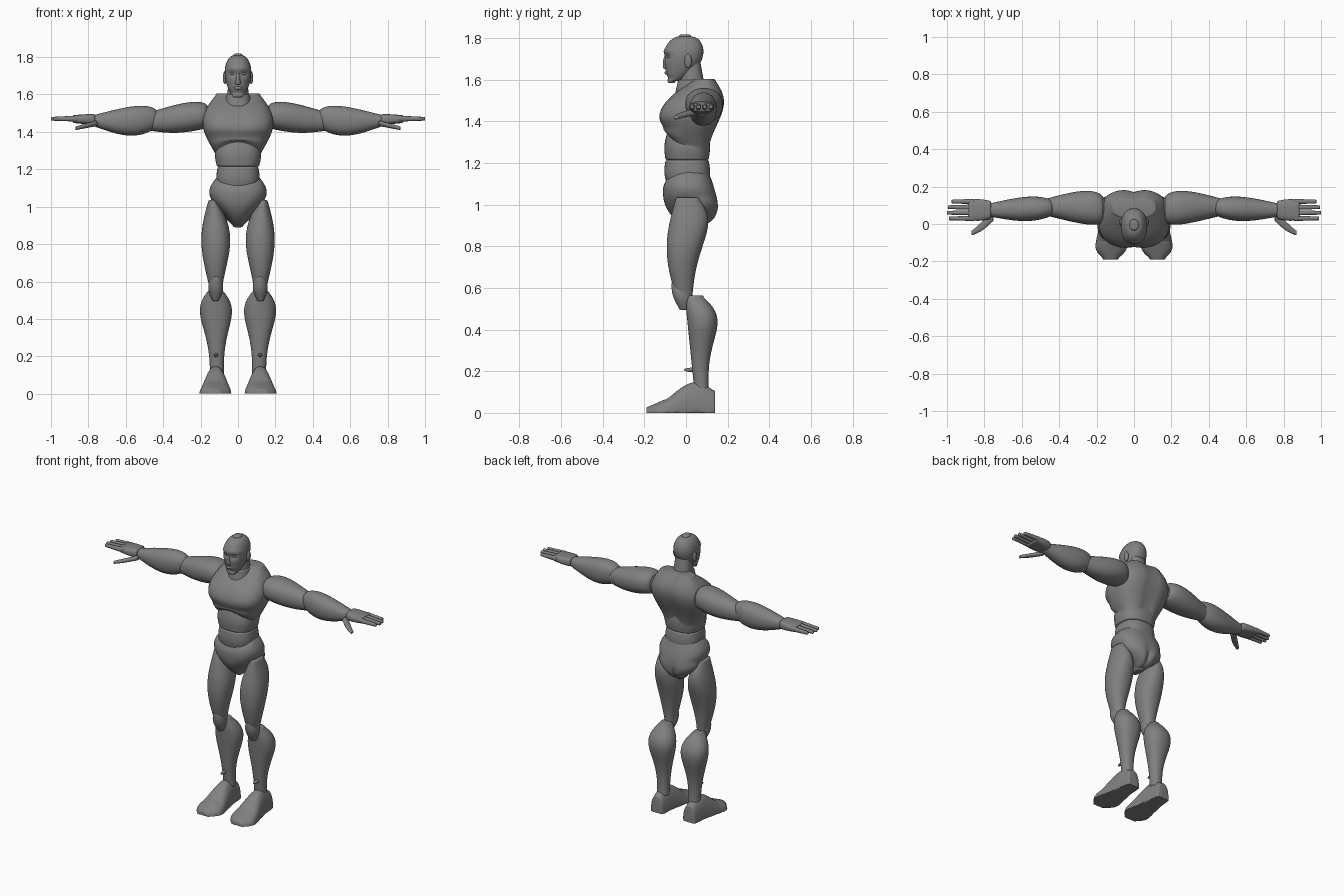
import bpy, bmesh
from math import sin, cos, pi, exp, log, radians, copysign
from mathutils import Vector

cube = bpy.data.objects.get("Cube")
if cube:
    bpy.data.objects.remove(cube)

GREY = (0.22, 0.22, 0.22, 1)
grey = bpy.data.materials.new("plain grey")
grey.use_nodes = True
grey.diffuse_color = GREY
grey.node_tree.nodes["Principled BSDF"].inputs["Base Color"].default_value = GREY

SEGMENTS, RINGS = 40, 28


def edge(start, end, bulge=0, peak=0.5, fullness=1):
    """Outline that runs from start to end and swells most at the peak."""
    skew = log(0.5) / log(peak)

    def outline(u):
        swell = max(0, sin(pi * u ** skew)) ** fullness
        return start + (end - start) * u + bulge * swell
    return outline


def rounded_cap(section, direction):
    """Shrinking sections which round off an open end."""
    t, a_low, a_high, b_low, b_high = section
    depth = min(0.01, (a_high - a_low) / 4, (b_high - b_low) / 4)
    caps = []
    for angle in (radians(30), radians(60), radians(90)):
        inset = depth * (1 - cos(angle))
        caps.append((t + direction * depth * sin(angle), a_low + inset, a_high - inset,
                     b_low + inset, b_high - inset))
    return caps


def finish(name, bm, side):
    """Put the part on its side of the body and shade it smooth."""
    for v in bm.verts:
        v.co.x *= side
    bmesh.ops.recalc_face_normals(bm, faces=bm.faces)
    mesh = bpy.data.meshes.new(name)
    bm.to_mesh(mesh)
    bm.free()
    mesh.materials.append(grey)
    for polygon in mesh.polygons:
        polygon.use_smooth = True
    mesh.set_sharp_from_angle(angle=radians(45))
    bpy.context.collection.objects.link(bpy.data.objects.new(name, mesh))


def loft(name, axis, span, a_low, a_high, b_low, b_high, side=1, power=2.2, warp=None):
    """Skin superellipse sections bounded by four outlines along an axis."""
    sections = []
    for i in range(RINGS + 1):
        u = (1 - cos(pi * i / RINGS)) / 2
        t = span[0] + (span[1] - span[0]) * u
        sections.append((t, a_low(u), a_high(u), b_low(u), b_high(u)))
    sections = rounded_cap(sections[0], -1)[::-1] + sections + rounded_cap(sections[-1], 1)
    bm, loops = bmesh.new(), []
    for t, a, aa, b, bb in sections:
        loop = []
        for i in range(SEGMENTS):
            angle = 2 * pi * i / SEGMENTS
            c, s = (copysign(abs(f) ** (2 / power), f) for f in (cos(angle), sin(angle)))
            p, q = (a + aa + (aa - a) * c) / 2, (b + bb + (bb - b) * s) / 2
            co = Vector({"x": (t, p, q), "y": (p, t, q), "z": (p, q, t)}[axis])
            if warp:
                warp(co)
            loop.append(bm.verts.new(co))
        loops.append(loop)
    for low, high in zip(loops, loops[1:]):
        for i in range(SEGMENTS):
            bm.faces.new((low[i - 1], low[i], high[i], high[i - 1]))
    bm.faces.new(loops[0])
    bm.faces.new(loops[-1])
    finish(name, bm, side)


def centred(name, span, half, front, back, **options):
    """Upright loft, symmetric about the middle of the body."""
    loft(name, "z", span, lambda u: -half(u), half, front, back, **options)


def ball(name, centre, size, side=1):
    bm = bmesh.new()
    bmesh.ops.create_uvsphere(bm, u_segments=24, v_segments=16, radius=1)
    bmesh.ops.scale(bm, vec=size, verts=bm.verts)
    bmesh.ops.translate(bm, vec=centre, verts=bm.verts)
    finish(name, bm, side)


def bump(value, centre, width):
    return exp(-((value - centre) / width) ** 2)


# Shaping rules
def shape_chest(co):
    if co.y < -0.02:  # breastbone groove and fold below the pectorals
        co.y += 0.01 * bump(co.x, 0, 0.02) * bump(co.z, 1.45, 0.05)
        co.y += 0.014 * bump(co.z, 1.37, 0.03)
    if co.y > 0.08:  # spine groove
        co.y -= 0.014 * bump(co.x, 0, 0.03)
    if co.z < 1.37 and co.y < 0.03:  # arched rib line
        front = min(1, (0.03 - co.y) / 0.09)
        co.z += (1.37 - co.z) * 0.75 * front * max(0, 1 - (co.x / 0.14) ** 2)


def shape_pelvis(co):
    if co.z > 1.08 and co.y < 0:  # dipped front waistline
        dip = max(0, 1 - (co.x / 0.13) ** 2) * min(1, -co.y / 0.06)
        co.z -= (co.z - 1.08) * 0.6 * dip
    if co.y > 0.03 and co.z < 1.04:  # fuller buttocks
        co.x *= 1 + 0.35 * min(1, (co.y - 0.03) / 0.05) * min(1, (1.04 - co.z) / 0.06)
    if co.y > 0.08:
        co.y -= 0.02 * bump(co.x, 0, 0.015) * bump(co.z, 0.96, 0.07)


def shape_head(co):
    if co.y < -0.04:  # eye sockets, brow and chin fold
        co.y += 0.016 * bump(abs(co.x), 0.03, 0.02) * bump(co.z, 1.71, 0.014)
        co.y -= 0.006 * bump(co.z, 1.74, 0.012)
        co.y += 0.006 * bump(co.z, 1.61, 0.008)


def shape_foot(co):  # flat sole and narrower instep
    co.z = max(0, co.z)
    co.x = 0.12 + (co.x - 0.12) * (1 - 2.2 * co.z)


# Torso
centred("chest", (1.275, 1.595), half=edge(0.12, 0.12, bulge=0.07, peak=0.55),
        front=edge(-0.09, 0.03, bulge=-0.1, peak=0.55),
        back=edge(0.115, 0.145, bulge=0.05, peak=0.65), power=2.7, warp=shape_chest)
centred("upper_abdomen", (1.225, 1.36), half=edge(0.115, 0.1, bulge=0.015),
        front=edge(-0.1, -0.085, bulge=-0.01), back=edge(0.11, 0.1, bulge=0.01), power=2.5)
centred("lower_abdomen", (1.08, 1.205), half=edge(0.1, 0.11, bulge=0.01),
        front=edge(-0.085, -0.1, bulge=-0.01), back=edge(0.1, 0.11, bulge=0.01), power=2.5)
centred("pelvis", (0.9, 1.155), half=edge(0.025, 0.115, bulge=0.07, peak=0.6),
        front=edge(-0.01, -0.1, bulge=-0.055, peak=0.4),
        back=edge(0.08, 0.11, bulge=0.065, peak=0.3), power=2.4, warp=shape_pelvis)

# Neck and head
centred("neck_collar", (1.52, 1.59), half=edge(0.075, 0.065),
        front=edge(-0.055, -0.04), back=edge(0.1, 0.095))
centred("neck", (1.57, 1.68), half=edge(0.06, 0.05),
        front=edge(-0.035, -0.02), back=edge(0.09, 0.07))
centred("head", (1.594, 1.808), half=edge(0.03, 0.025, bulge=0.044, peak=0.6, fullness=0.5),
        front=edge(-0.088, -0.035, bulge=-0.05, peak=0.7, fullness=0.5),
        back=edge(-0.05, 0.025, bulge=0.09, fullness=0.5), warp=shape_head)
centred("nose", (1.66, 1.725), half=edge(0.014, 0.007),
        front=edge(-0.11, -0.1, bulge=-0.005), back=edge(-0.08, -0.08))
ball("lips", (0, -0.093, 1.634), (0.024, 0.01, 0.009))

for label, side in (("left", 1), ("right", -1)):
    def arm_part(part, span, front, back, bottom, top, **options):
        loft(f"{label}_{part}", "x", span, front, back, bottom, top, side, **options)

    def leg_part(part, span, inner, outer, front, back):
        loft(f"{label}_{part}", "z", span, inner, outer, front, back, side)

    def foot_part(part, span, inner, outer, top):
        loft(f"{label}_{part}", "y", span, inner, outer, edge(-0.04, -0.04), top, side,
             power=2.5, warp=shape_foot)

    ball(f"{label}_eye", (0.03, -0.079, 1.712), (0.013, 0.012, 0.009), side)
    ball(f"{label}_ear", (0.07, 0.01, 1.69), (0.011, 0.018, 0.034), side)

    # Arm
    arm_part("upper_arm", (0.165, 0.49),
             front=edge(0.02, 0.05, bulge=-0.03, peak=0.25),
             back=edge(0.14, 0.13, bulge=0.04, peak=0.3),
             bottom=edge(1.42, 1.41, bulge=-0.02),
             top=edge(1.54, 1.5, bulge=0.03, peak=0.3))
    arm_part("forearm", (0.435, 0.77),
             front=edge(0.05, 0.04, bulge=-0.03, peak=0.4),
             back=edge(0.12, 0.11, bulge=0.03, peak=0.35),
             bottom=edge(1.43, 1.43, bulge=-0.05, peak=0.4),
             top=edge(1.51, 1.49, bulge=0.035, peak=0.3))
    arm_part("hand", (0.775, 0.875),
             front=edge(0.025, 0.02, bulge=-0.005), back=edge(0.125, 0.13, bulge=0.005),
             bottom=edge(1.437, 1.447), top=edge(1.497, 1.49), power=3)
    arm_part("thumb", (0.76, 0.865),
             front=edge(0.01, -0.06, bulge=-0.01), back=edge(0.06, -0.035),
             bottom=edge(1.43, 1.41), top=edge(1.46, 1.43))
    tips = {"index": 0.985, "middle": 0.995, "ring": 0.99, "little": 0.97}
    for i, (finger, tip) in enumerate(tips.items()):
        y = 0.03 + 0.03 * i
        arm_part(finger + "_finger", (0.86, tip),
                 front=edge(y - 0.014, y - 0.01), back=edge(y + 0.014, y + 0.01),
                 bottom=edge(1.455, 1.46), top=edge(1.487, 1.48))

    # Leg
    leg_part("thigh", (0.55, 1.025),
             inner=edge(0.085, 0.105, bulge=-0.055, peak=0.6),
             outer=edge(0.15, 0.16, bulge=0.04, peak=0.55),
             front=edge(-0.045, -0.05, bulge=-0.045),
             back=edge(0.03, 0.065, bulge=0.05, peak=0.75))
    leg_part("knee", (0.505, 0.62),
             inner=edge(0.1, 0.09, bulge=-0.015), outer=edge(0.14, 0.145, bulge=0.015),
             front=edge(-0.035, -0.07, bulge=-0.01), back=edge(0.02, 0.01, bulge=0.01))
    leg_part("shin", (0.11, 0.555),
             inner=edge(0.075, 0.085, bulge=-0.05, peak=0.75),
             outer=edge(0.15, 0.155, bulge=0.05, peak=0.75),
             front=edge(0.04, -0.005), back=edge(0.11, 0.085, bulge=0.06, peak=0.75))
    ball(f"{label}_ankle_peg", (0.118, 0.025, 0.207), (0.011, 0.035, 0.01), side)
    foot_part("foot", (-0.095, 0.13), inner=edge(0.035, 0.07), outer=edge(0.205, 0.165),
              top=edge(0.065, 0.11, bulge=0.055, peak=0.55))
    foot_part("toe_cap", (-0.18, -0.1), inner=edge(0.08, 0.035, bulge=-0.015),
              outer=edge(0.17, 0.205, bulge=0.015), top=edge(0.03, 0.065))
